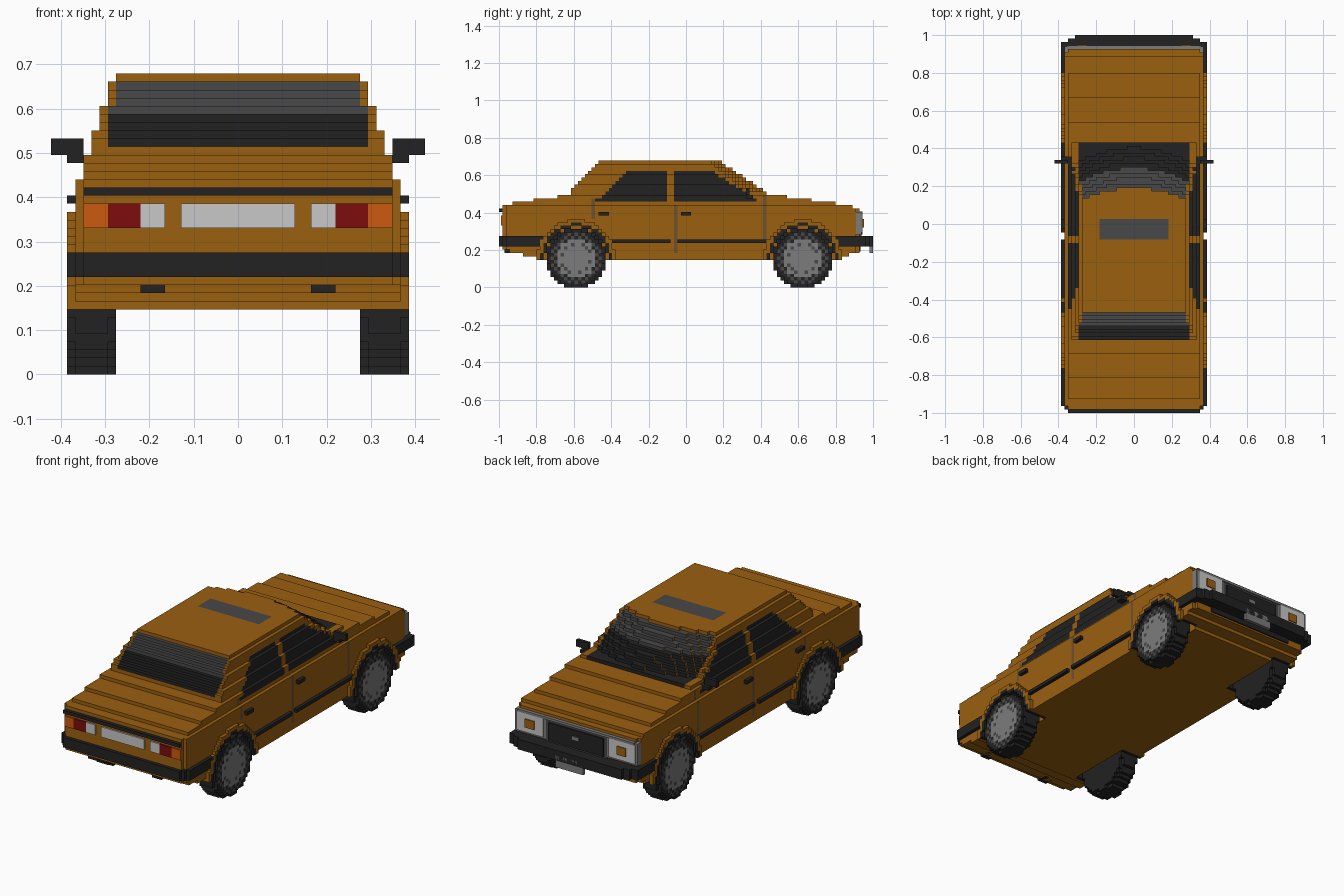
import bpy, math
from mathutils import Vector

cube = bpy.data.objects.get("Cube")
if cube:
    bpy.data.objects.remove(cube, do_unlink=True)

V = 2 / 109          # size of one block
COLOURS = {
    "body_paint": (0.33, 0.115, 0.005), "black_trim": (0.016, 0.016, 0.016),
    "dark_grey": (0.065, 0.065, 0.065), "mid_grey": (0.2, 0.2, 0.2),
    "light_grey": (0.58, 0.58, 0.58), "lamp_red": (0.2, 0.004, 0.004),
    "lamp_orange": (0.6, 0.1, 0.005), "door_seam": (0.15, 0.085, 0.03),
}
MATS = {}
for name, rgb in COLOURS.items():
    m = bpy.data.materials.new(name)
    m.use_nodes = True
    m.diffuse_color = (*rgb, 1)
    m.node_tree.nodes["Principled BSDF"].inputs["Base Color"].default_value = (*rgb, 1)
    MATS[name] = m


def make_object(name, verts, faces, mats):
    """Mesh from block-unit corners; mats holds one colour name per face."""
    mesh = bpy.data.meshes.new(name)
    mesh.from_pydata([(x * V, y * V - 1, z * V) for x, y, z in verts], [], faces)
    used = list(dict.fromkeys(mats))
    for u in used:
        mesh.materials.append(MATS[u])
    for poly, mat in zip(mesh.polygons, mats):
        poly.material_index = used.index(mat)
    ob = bpy.data.objects.new(name, mesh)
    bpy.context.collection.objects.link(ob)
    return ob


def blocks(name, xs, ys, zs, solid, colour):
    """Outer skin of the blocks for which solid(a, j, k) holds."""
    cells = {(i, j, k) for i in xs for j in ys for k in zs if solid(abs(i + .5), j, k)}
    index, faces, mats = {}, [], []
    for c in sorted(cells):
        for axis in range(3):
            for side in (0, 1):
                near = list(c)
                near[axis] += 2 * side - 1
                if tuple(near) in cells:
                    continue
                u, w = (axis + 1) % 3, (axis + 2) % 3
                ring = []
                for du, dw in ((0, 0), (1, 0), (1, 1), (0, 1)):
                    p = list(c)
                    p[axis] += side
                    p[u] += du
                    p[w] += dw
                    ring.append(index.setdefault(tuple(p), len(index)))
                faces.append(ring if side else ring[::-1])
                mats.append(colour(abs(c[0] + .5), c[1], c[2], axis))
    return make_object(name, list(index), faces, mats)


def box(name, x, y, z, mat, mirror=False):
    """Plain block; mirror adds the matching one on the other side."""
    verts, faces = [], []
    for s in ((1, -1) if mirror else (1,)):
        n = len(verts)
        xs = sorted((x[0] * s, x[1] * s))
        verts += [(p, q, r) for p in xs for q in y for r in z]
        faces += [[n + t for t in f] for f in ((0, 1, 3, 2), (4, 6, 7, 5), (0, 4, 5, 1),
                                               (2, 3, 7, 6), (0, 2, 6, 4), (1, 5, 7, 3))]
    return make_object(name, verts, faces, [mat] * len(faces))


def interp(points, t):
    for (a, p), (b, q) in zip(points, points[1:]):
        if t <= b:
            return p + (q - p) * max(0, t - a) / (b - a)
    return points[-1][1]


# Body shell
AXLES = (22.5, 88.5)
DECK = [(1, 24), (6, 25), (13, 26), (19, 27), (22, 28), (76, 28), (78, 27.4),
        (87, 26), (96, 24.7), (105, 23)]
BELLY = [(1, 11), (5, 10), (12, 8), (96, 8), (105, 10.6)]


def wheel_radius(j, k):
    return min(math.hypot(j + .5 - c, k + .5 - 8.5) for c in AXLES)


def half_width(j, k):
    w = 20 if k < 24 else 19 - (k - 24) // 3
    return min(w, 18 + min(j, 105 - j))


def body_solid(a, j, k):
    r = wheel_radius(j, k)
    if a > 14 and r < 9.2:
        return False
    if a > 20:                                    # wheel arch flares
        return 8 <= k < 20 and r < 11.3
    if a > half_width(j, k) or k < round(interp(BELLY, j)):
        return False
    if k + .5 < interp(DECK, j):
        return True
    rear = 21.5 + .93 * (k - 28)
    front = 78 - 1.45 * (k - 27) - 4 * (a / 16) ** 2
    return k >= 27 and rear <= j + .5 <= front


def body_colour(a, j, k, axis):
    if k == 36 and axis == 2 and a < 10 and 50 <= j < 56:
        return "dark_grey"                        # sunroof
    pane = a < (16 if k < 33 else 15)
    if pane and axis != 0 and (28 if j < 50 else 27) <= k < 36:
        return "dark_grey" if k >= 32 else "black_trim"
    if 25 <= k < 34 and a > half_width(j, k) - 1:
        t = k - 25                                # side windows
        if 28 + 1.06 * t <= j < 49 or 51 <= j < 75 - 1.6 * t:
            return "black_trim"
    if a > 14 and wheel_radius(j, k) < 10.1:
        return "black_trim"
    if axis == 0 and a > 18 and ((j == 51 and 9 < k < 24) or (j == 77 and 13 < k < 27)
                                 or (j == 27 and 19 < k < 26)):
        return "door_seam"
    return "body_paint"


blocks("car_body", range(-21, 21), range(1, 105), range(8, 37), body_solid, body_colour)


# Wheels with stepped tyres and speckled rims
def make_wheel(name, xs, centre):
    def radius(j, k):
        return math.hypot(j + .5 - centre, k - 8)

    def solid(a, j, k):
        return radius(j, k) < (8.7 if 16 < a < 20 else 8.1)

    def colour(a, j, k, axis):
        r = radius(j, k)
        if a < 20 or axis != 0:
            return "black_trim"
        if r < 5.7:
            spoke = 3 < r < 5 and (j + k) % 3 == 0
            return "dark_grey" if spoke else "mid_grey"
        return "dark_grey" if r < 7.6 and (j + k) % 2 else "black_trim"

    blocks(name, xs, range(int(centre) - 9, int(centre) + 10), range(0, 18), solid, colour)


for end, centre in zip(("rear", "front"), AXLES):
    make_wheel(end + "_left_wheel", range(15, 21), centre)
    make_wheel(end + "_right_wheel", range(-21, -15), centre)


# Bumpers with rounded ends
def bumper_solid(a, j, k):
    if j < 50:
        return a < min(21, 19 + j) and (j < 3 or a > 19)
    return a < min(21, 17 + 2 * (108 - j)) and (j > 103 or a > 19)


def black(a, j, k, axis):
    return "black_trim"


blocks("rear_bumper", range(-21, 21), range(0, 13), range(12, 15), bumper_solid, black)
blocks("front_bumper", range(-21, 21), range(98, 109), range(12, 15), bumper_solid, black)

# Side trim, handles and mirrors
box("rear_door_trim", (20, 21), (32, 50), (13, 14), "black_trim", True)
box("front_door_trim", (20, 21), (52, 79), (13, 14), "black_trim", True)
box("rear_door_handle", (20, 21), (29, 32), (21, 22), "black_trim", True)
box("front_door_handle", (20, 21), (53, 56), (21, 22), "black_trim", True)
box("mirror", (19, 23), (72, 73), (27, 29), "black_trim", True)
box("mirror_foot", (18, 21), (72, 74), (26, 27), "black_trim", True)

# Tail panel
box("tail_strip", (-19, 19), (0, 1), (22, 23), "black_trim")
box("rear_number_plate", (-7, 7), (.6, 1), (18, 21), "light_grey")
box("reversing_lamp", (9, 12), (.6, 1), (18, 21), "light_grey", True)
box("brake_lamp", (12, 16), (.6, 1), (18, 21), "lamp_red", True)
box("rear_indicator", (16, 19), (.6, 1), (18, 21), "lamp_orange", True)
box("rear_slot", (9, 12), (1.6, 5), (10, 11), "black_trim", True)

# Nose
box("nose_trim", (-19, 19), (104, 106), (21.5, 22.2), "mid_grey")
box("grille_frame", (-10, 10), (104.5, 105.6), (15, 21.5), "dark_grey")
box("grille", (-9, 9), (105, 106), (15.5, 20.8), "black_trim")
box("grille_badge", (-1, 1), (105.5, 106.2), (18, 19), "mid_grey")
box("headlight_frame", (10, 20), (103, 105.7), (15.5, 22), "mid_grey", True)
box("headlight", (10.7, 19.4), (105, 106), (16, 21.5), "light_grey", True)
box("headlight_bulb", (13.5, 16.5), (105.8, 106.3), (17.5, 20), "body_paint", True)
box("front_indicator", (14, 17), (107, 108.3), (12.5, 13.5), "lamp_orange", True)
box("lower_intake", (-14, 14), (104, 105.4), (10.5, 12), "black_trim")
box("front_number_plate", (-4.5, 4.5), (108, 109), (10, 13.5), "mid_grey")
